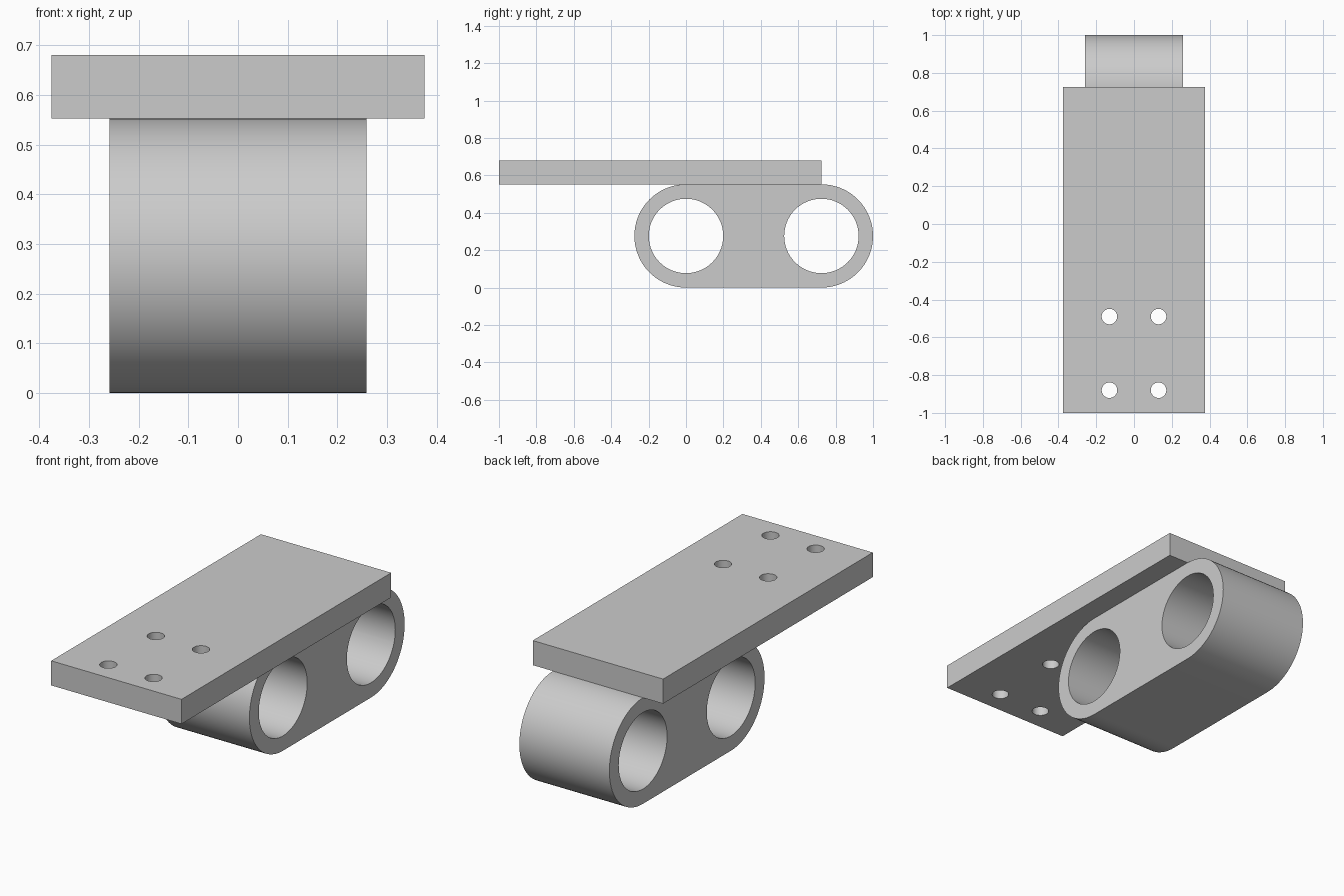
import bpy, bmesh
from math import radians, pi, sin, cos
from mathutils import Matrix

if "Cube" in bpy.data.objects:
    bpy.data.objects.remove(bpy.data.objects["Cube"])

RADIUS = 0.276         # outer radius of the link block
BORE = 0.199           # radius of the two large bores
SPAN = 0.724           # distance between bore centres
HALF_WIDTH = 0.259     # half the block width
PLATE_HALF = 0.375
PLATE_TOP = 0.68

steel = bpy.data.materials.new("light grey metal")
steel.use_nodes = True
grey = (0.6, 0.6, 0.6, 1)
steel.diffuse_color = grey
steel.node_tree.nodes["Principled BSDF"].inputs["Base Color"].default_value = grey


def make_prism(name, outline, direction):
    """Extrude a closed outline of 3D points along a direction."""
    bm = bmesh.new()
    face = bm.faces.new([bm.verts.new(p) for p in outline])
    top = bmesh.ops.extrude_face_region(bm, geom=[face])["geom"]
    bmesh.ops.translate(bm, vec=direction,
                        verts=[g for g in top if isinstance(g, bmesh.types.BMVert)])
    bmesh.ops.recalc_face_normals(bm, faces=bm.faces)
    mesh = bpy.data.meshes.new(name)
    bm.to_mesh(mesh)
    bm.free()
    obj = bpy.data.objects.new(name, mesh)
    bpy.context.collection.objects.link(obj)
    mesh.materials.append(steel)
    return obj


def make_cutter(location, radius, depth, rotation):
    """Cylinder used to drill a hole."""
    bm = bmesh.new()
    bmesh.ops.create_cone(bm, cap_ends=True, segments=64, radius1=radius, radius2=radius,
                          depth=depth, matrix=Matrix.Translation(location) @ rotation)
    mesh = bpy.data.meshes.new("drill")
    bm.to_mesh(mesh)
    bm.free()
    obj = bpy.data.objects.new("drill", mesh)
    bpy.context.collection.objects.link(obj)
    mesh.materials.append(steel)
    obj.hide_render = True
    return obj


def drill(obj, cutters):
    """Cut each hole, then remove the helpers and smooth the round walls."""
    bpy.ops.object.select_all(action="DESELECT")
    obj.select_set(True)
    bpy.context.view_layer.objects.active = obj
    for cutter in cutters:
        mod = obj.modifiers.new("hole", "BOOLEAN")
        mod.operation = "DIFFERENCE"
        mod.solver = "EXACT"
        mod.object = cutter
        bpy.ops.object.modifier_apply(modifier=mod.name)
        bpy.data.objects.remove(cutter)
    bpy.ops.object.shade_smooth_by_angle(angle=radians(30))


# Rounded link block with two bores running left to right
ARC = 48
outline = []
for centre, start in ((SPAN, -pi / 2), (0, pi / 2)):
    for i in range(ARC + 1):
        a = start + pi * i / ARC
        outline.append((-HALF_WIDTH, centre + RADIUS * cos(a), RADIUS + RADIUS * sin(a)))
block = make_prism("link_block", outline, (2 * HALF_WIDTH, 0, 0))
sideways = Matrix.Rotation(pi / 2, 4, "Y")
drill(block, [make_cutter((0, y, RADIUS), BORE, 1, sideways) for y in (0, SPAN)])

# Flat mounting plate with four screw holes near the front
corners = [(-1, -1), (1, -1), (1, SPAN), (-1, SPAN)]
plate = make_prism("mounting_plate",
                   [(x * PLATE_HALF, y, 2 * RADIUS) for x, y in corners],
                   (0, 0, PLATE_TOP - 2 * RADIUS))
drill(plate, [make_cutter((x, y, PLATE_TOP), 0.041, 1, Matrix.Identity(4))
              for x in (-0.13, 0.13) for y in (-0.88, -0.49)])
